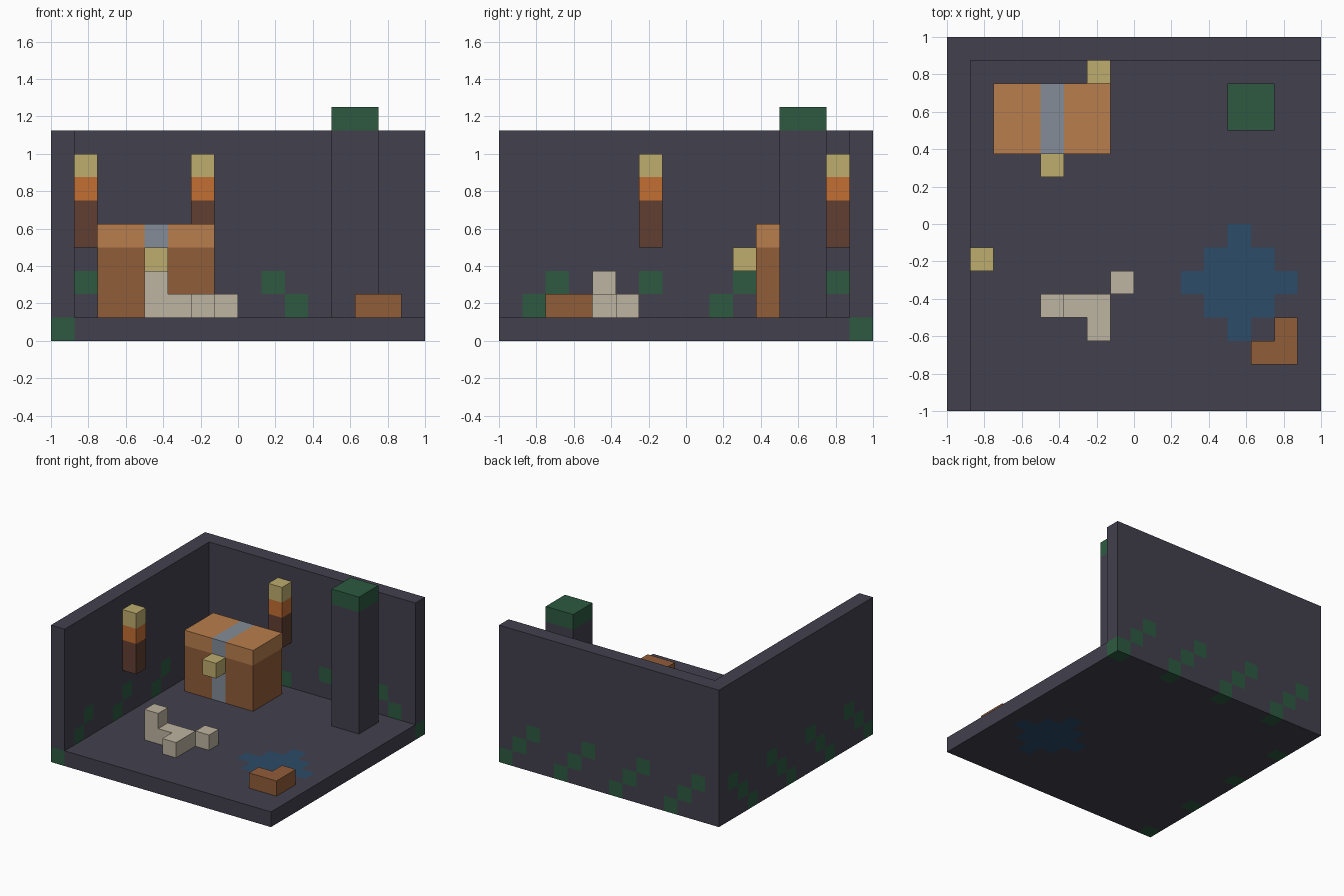
import bpy
import bmesh
import math
from itertools import product
from mathutils import Vector

if "Cube" in bpy.data.objects:
    bpy.data.objects.remove(bpy.data.objects["Cube"])

U = 0.125       # edge of one block
N = 16          # blocks along each side of the room
WALL_TOP = 9    # wall height in blocks


# Materials from sRGB byte colours
def linear(c):
    c /= 255
    return c / 12.92 if c <= 0.04045 else ((c + 0.055) / 1.055) ** 2.4


def material(name, r, g, b):
    m = bpy.data.materials.new(name)
    col = (linear(r), linear(g), linear(b), 1)
    m.diffuse_color = col
    m.use_nodes = True
    bsdf = next(n for n in m.node_tree.nodes if n.type == 'BSDF_PRINCIPLED')
    bsdf.inputs["Base Color"].default_value = col
    bsdf.inputs["Roughness"].default_value = 0.9
    return m


stone = material("dark stone", 66, 64, 77)
moss = material("moss green", 45, 90, 64)
water = material("water blue", 43, 76, 104)
wood = material("chest wood", 145, 93, 57)
lid_wood = material("light lid wood", 184, 126, 77)
metal = material("grey metal", 131, 140, 151)
gold = material("pale gold", 190, 173, 110)
bone = material("bone", 190, 180, 160)
torch_wood = material("torch wood", 97, 63, 49)
flame = material("flame orange", 195, 110, 52)


# Cells of a box of blocks, from the low corner up to (not including) the high corner
def box(lo, hi):
    return set(product(*(range(a, b) for a, b in zip(lo, hi))))


# Skin a set of cells with its outer faces; rule(cell) picks the material
def blocks(name, cells, mats, rule=lambda c: 0, merge=True):
    bm = bmesh.new()
    for cell in cells:
        for axis, side in product(range(3), (0, 1)):
            near = list(cell)
            near[axis] += 2 * side - 1
            if tuple(near) in cells:
                continue
            u, v = (axis + 1) % 3, (axis + 2) % 3
            corners = []
            for du, dv in ((0, 0), (1, 0), (1, 1), (0, 1)):
                p = Vector(cell)
                p[axis] += side
                p[u] += du
                p[v] += dv
                corners.append(bm.verts.new((p - Vector((N / 2, N / 2, 0))) * U))
            face = bm.faces.new(corners if side else corners[::-1])
            face.material_index = rule(cell)
    bmesh.ops.remove_doubles(bm, verts=bm.verts[:], dist=1e-4)
    if merge:
        bmesh.ops.dissolve_limit(bm, angle_limit=math.radians(1), verts=bm.verts[:],
                                 edges=bm.edges[:], delimit={'MATERIAL'})
    mesh = bpy.data.meshes.new(name)
    bm.to_mesh(mesh)
    bm.free()
    for m in mats:
        mesh.materials.append(m)
    obj = bpy.data.objects.new(name, mesh)
    bpy.context.collection.objects.link(obj)
    return obj


# Room: floor and two walls, with stepped moss on the walls and a diamond puddle
def room_colour(cell):
    x, y, z = cell
    if x == 0 and z < 3 and (y - z) % 4 == 0:
        return 1
    if y == N - 1 and z < 3 and (x + z) % 4 == 3:
        return 1
    if z == 0 and abs(x - 12) + abs(y - 5) <= 2:
        return 2
    return 0


room = (box((0, 0, 0), (N, N, 1))
        | box((0, 0, 0), (1, N, WALL_TOP))
        | box((0, N - 1, 0), (N, N, WALL_TOP)))
blocks("room", room, [stone, moss, water], room_colour, merge=False)

# Pillar with a mossy cap
blocks("pillar", box((12, 12, 1), (14, 14, 10)), [stone, moss],
       lambda c: int(c[2] == 9))

# Chest with a metal band round the middle and a lock in front
band = lambda c: int(c[0] == 4)
blocks("chest_base", box((2, 11, 1), (7, 14, 4)), [wood, metal], band)
blocks("chest_lid", box((2, 11, 4), (7, 14, 5)), [lid_wood, metal], band)
blocks("chest_lock", box((4, 10, 3), (5, 11, 4)), [gold])

# Wall torches: handle, flame and bright tip
for name, x, y in (("side_wall_torch", 1, 6), ("back_wall_torch", 6, 14)):
    blocks(name, box((x, y, 4), (x + 1, y + 1, 8)), [torch_wood, flame, gold],
           lambda c: max(0, c[2] - 5))

# Bones on the floor
blocks("bones", box((4, 4, 1), (7, 5, 2)) | {(4, 4, 2), (6, 3, 1)}, [bone])
blocks("loose_bone", {(7, 5, 1)}, [bone])

# Broken planks in the front corner
blocks("broken_planks", {(13, 2, 1), (14, 2, 1), (14, 3, 1)}, [wood])
